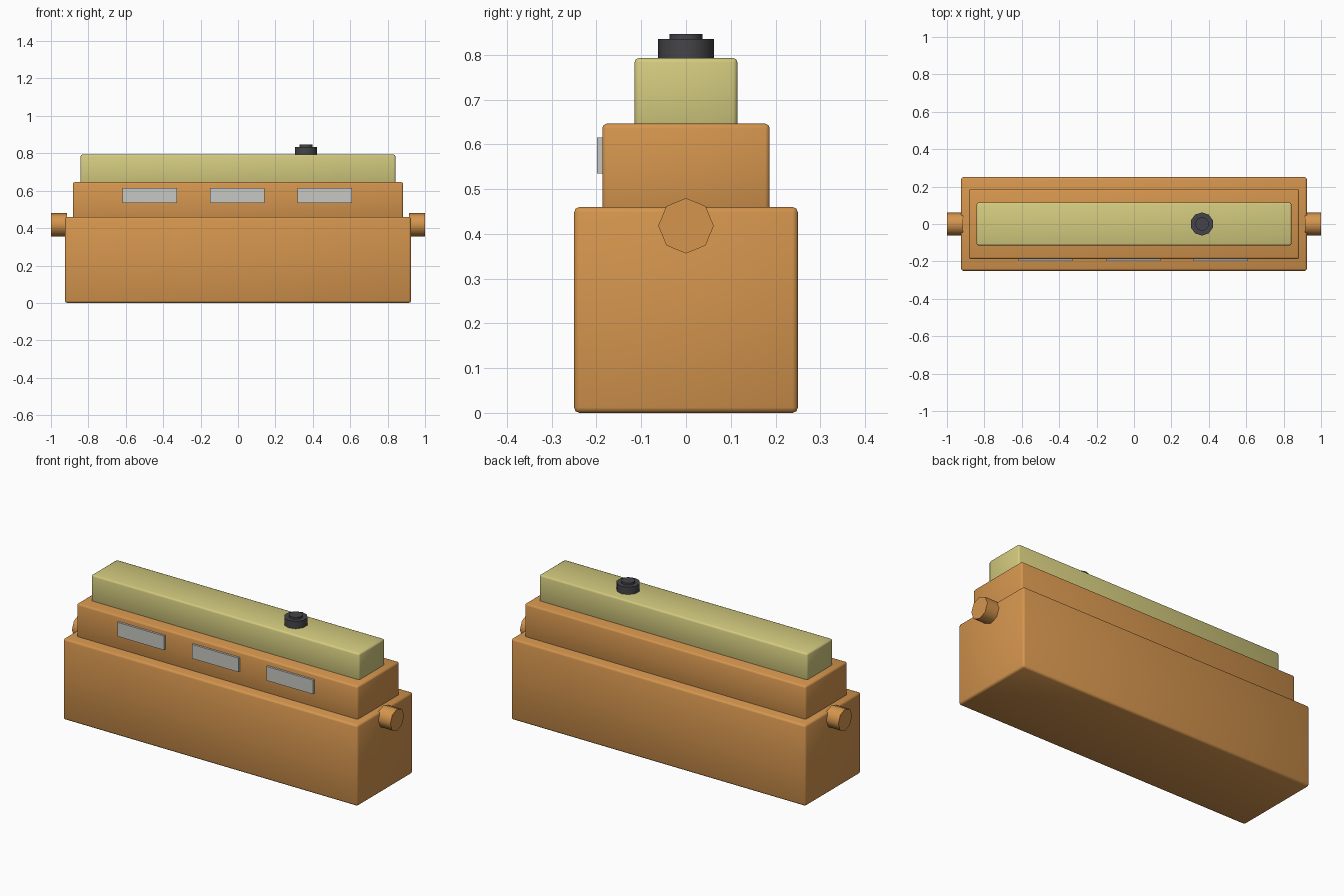
import bpy
import math

cube = bpy.data.objects.get("Cube")
if cube:
    bpy.data.objects.remove(cube, do_unlink=True)


def material(name, r, g, b):
    mat = bpy.data.materials.new(name)
    mat.use_nodes = True
    mat.diffuse_color = (r, g, b, 1)
    shader = mat.node_tree.nodes["Principled BSDF"]
    shader.inputs["Base Color"].default_value = (r, g, b, 1)
    shader.inputs["Roughness"].default_value = 0.7
    return mat


orange = material("warm orange", 0.66, 0.30, 0.076)
khaki = material("pale khaki", 0.65, 0.59, 0.21)
charcoal = material("charcoal", 0.06, 0.06, 0.068)
grey = material("light grey", 0.57, 0.57, 0.54)


def finish(obj, name, mat, angle=30):
    obj.name = name
    obj.data.materials.append(mat)
    bpy.ops.object.shade_smooth_by_angle(angle=math.radians(angle))
    return obj


def box(name, x, y, z, mat, bevel=0):
    """Box from (low, high) spans on each axis, with optional rounded edges."""
    spans = (x, y, z)
    bpy.ops.mesh.primitive_cube_add(size=1, location=[(a + b) / 2 for a, b in spans])
    obj = bpy.context.object
    obj.scale = [b - a for a, b in spans]
    bpy.ops.object.transform_apply(location=False, rotation=False, scale=True)
    if bevel:
        mod = obj.modifiers.new("rounded edges", 'BEVEL')
        mod.width = bevel
        mod.segments = 2
        bpy.ops.object.modifier_apply(modifier=mod.name)
    return finish(obj, name, mat, 50 if bevel else 30)


def cylinder(name, sides, radius, depth, location, mat, rotation=(0, 0, 0)):
    bpy.ops.mesh.primitive_cylinder_add(vertices=sides, radius=radius, depth=depth,
                                        location=location, rotation=rotation)
    return finish(bpy.context.object, name, mat, 50)


# Stepped body, from the widest block up
box("lower_body", (-0.925, 0.925), (-0.25, 0.25), (0, 0.46), orange, 0.012)
box("upper_body", (-0.883, 0.883), (-0.187, 0.187), (0.44, 0.646), orange, 0.01)
box("roof_block", (-0.842, 0.842), (-0.115, 0.115), (0.63, 0.793), khaki, 0.01)

# Front windows
for place, x in (("right", -0.472), ("middle", -0.004), ("left", 0.464)):
    box("window_" + place, (x - 0.146, x + 0.146), (-0.199, -0.18), (0.535, 0.615), grey)

# Side pegs
for place, side in (("left", 1), ("right", -1)):
    cylinder("peg_" + place, 8, 0.062, 0.085, (side * 0.9575, 0, 0.418), orange,
             (0, math.pi / 2, 0))

# Roof knob
cylinder("knob_base", 10, 0.062, 0.055, (0.363, 0, 0.8075), charcoal)
cylinder("knob_cap", 10, 0.037, 0.03, (0.363, 0, 0.831), charcoal)
